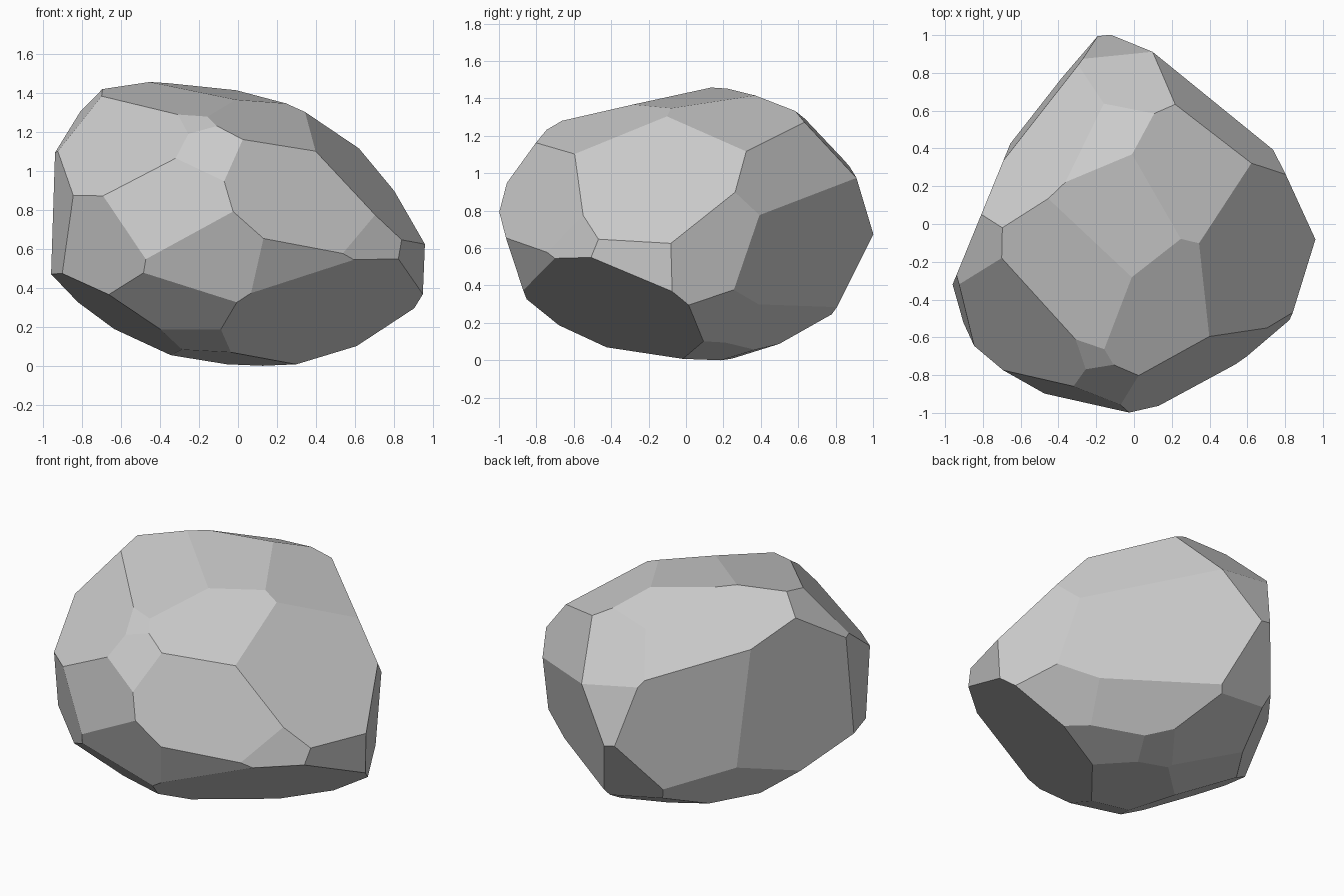
import bpy, bmesh
from mathutils import Vector

# Chisel cuts: each is a plane n.p = 1 measured from the heart of the boulder
CUTS = [
    # top facets
    (.195, -.108, 1.447), (.634, .165, 1.313), (.472, -.477, 1.297),
    (-.01, -.307, 1.36), (-.519, .604, .896), (-.086, .487, 1.138),
    # right side
    (1.09, -.28, .98), (1.083, .52, -.03), (.846, .863, .466),
    (1.011, -.315, -.05), (.725, -.857, .222),
    # back
    (.804, 1.091, -.264), (.044, .854, .779), (-.045, 1.0, .333),
    (-.207, .96, -.555),
    # left side
    (-1.019, .809, .048), (-1.206, .494, 0), (-.746, -.132, .658),
    (-.963, -.272, .053), (-.636, -.755, -.141),
    # front
    (-.532, -.646, .741), (-.155, -.643, .94), (-.037, -.871, .647),
    (-.309, -.978, .164), (.609, -.975, .434), (.441, -.961, -.416),
    (-.053, -1.032, -.327),
    # underside
    (.594, -.667, -1.178), (-.232, -.801, -.856), (-.151, -.536, -1.224),
    (-.103, -.142, -1.494), (.32, .223, -1.319), (.053, .375, -1.327),
    (.721, .623, -.845), (.582, .764, -.912), (-.262, .576, -1.219),
    (-.92, .578, -.633), (-.695, -.217, -1.17), (-.449, .235, -1.334),
]


def chisel(bm, normal):
    """Slice off everything beyond the plane and cap the wound."""
    n = Vector(normal)
    bmesh.ops.bisect_plane(
        bm, geom=bm.verts[:] + bm.edges[:] + bm.faces[:], dist=1e-5,
        plane_co=n / n.length_squared, plane_no=n.normalized(),
        clear_outer=True)
    rim = [e for e in bm.edges if e.is_boundary]
    if rim:
        bmesh.ops.holes_fill(bm, edges=rim, sides=0)


# Boulder: a block chiselled down to its flat facets
bm = bmesh.new()
bmesh.ops.create_cube(bm, size=4)
for cut in CUTS:
    chisel(bm, cut)
bmesh.ops.recalc_face_normals(bm, faces=bm.faces[:])

# Rest it on the ground
drop = min(v.co.z for v in bm.verts)
bmesh.ops.translate(bm, verts=bm.verts[:], vec=(0, 0, -drop))

mesh = bpy.data.meshes.new("boulder")
bm.to_mesh(mesh)
bm.free()
bpy.context.collection.objects.link(bpy.data.objects.new("boulder", mesh))
